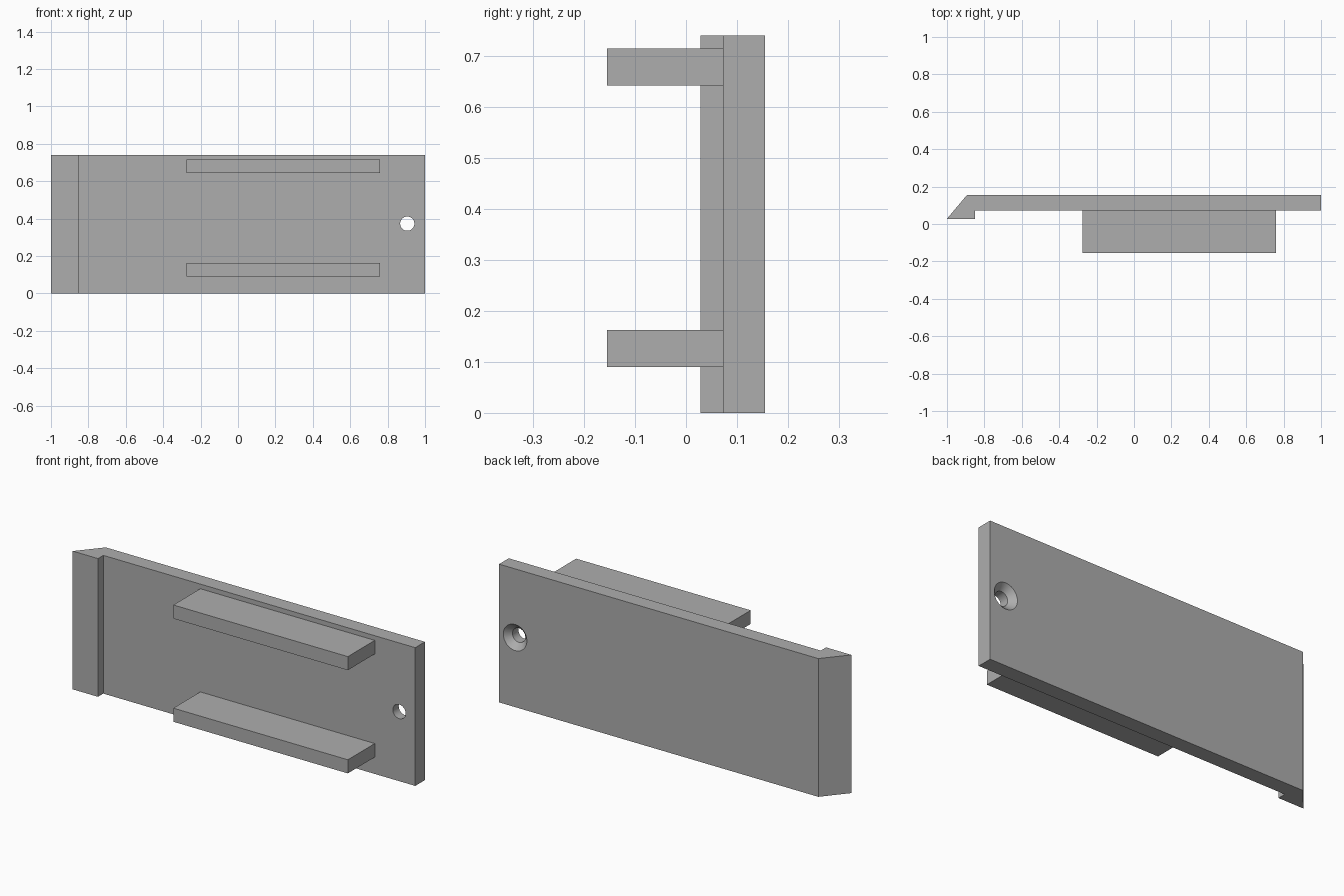
import bpy, bmesh, math
from mathutils import Matrix, Vector

default = bpy.data.objects.get("Cube")
if default:
    bpy.data.objects.remove(default, do_unlink=True)

HEIGHT = 0.741
FRONT, BACK = 0.073, 0.155      # faces of the plate
HOLE_X, HOLE_Z = 0.905, 0.373

grey = bpy.data.materials.new("plain grey")
grey.use_nodes = True
grey.diffuse_color = (0.42, 0.42, 0.42, 1)
grey.node_tree.nodes["Principled BSDF"].inputs["Base Color"].default_value = (0.42, 0.42, 0.42, 1)


def add_object(name, bm):
    bmesh.ops.recalc_face_normals(bm, faces=bm.faces)
    mesh = bpy.data.meshes.new(name)
    bm.to_mesh(mesh)
    bm.free()
    mesh.materials.append(grey)
    obj = bpy.data.objects.new(name, mesh)
    bpy.context.collection.objects.link(obj)
    return obj


def extrude_profile(name, points, z0, z1):
    """Extrude an xy outline upwards."""
    bm = bmesh.new()
    face = bm.faces.new([bm.verts.new((x, y, z0)) for x, y in points])
    top = bmesh.ops.extrude_face_region(bm, geom=[face])["geom"]
    bmesh.ops.translate(bm, vec=Vector((0, 0, z1 - z0)),
                        verts=[v for v in top if isinstance(v, bmesh.types.BMVert)])
    return add_object(name, bm)


def cut_round(target, y0, r0, y1, r1):
    """Cut a round, optionally tapered, hole along y."""
    bm = bmesh.new()
    place = (Matrix.Translation((HOLE_X, (y0 + y1) / 2, HOLE_Z))
             @ Matrix.Rotation(-math.pi / 2, 4, 'X'))
    bmesh.ops.create_cone(bm, cap_ends=True, segments=48, radius1=r0, radius2=r1,
                          depth=y1 - y0, matrix=place)
    cutter = add_object("hole_cutter", bm)
    cutter.hide_render = True
    mod = target.modifiers.new("hole", 'BOOLEAN')
    mod.operation, mod.solver, mod.object = 'DIFFERENCE', 'EXACT', cutter
    bpy.context.view_layer.objects.active = target
    bpy.ops.object.modifier_apply(modifier=mod.name)
    bpy.data.objects.remove(cutter, do_unlink=True)


# Plate with a bevelled hook lip along one end
plate = extrude_profile("hooked_plate", [
    (-1, 0.028), (-0.85, 0.028), (-0.85, FRONT), (1, FRONT), (1, BACK), (-0.893, BACK),
], 0, HEIGHT)

# Screw hole, countersunk from the back
cut_round(plate, -0.1, 0.038, 0.3, 0.038)
cut_round(plate, BACK - 0.035, 0.035, BACK + 0.035, 0.105)

# Two rails standing off the front
rail_outline = [(-0.275, -0.155), (0.76, -0.155), (0.76, FRONT), (-0.275, FRONT)]
for name, z in (("lower_rail", 0.09), ("upper_rail", 0.643)):
    extrude_profile(name, rail_outline, z, z + 0.073)

# Smooth hole walls, keep all edges crisp
bpy.ops.object.select_all(action='DESELECT')
plate.select_set(True)
bpy.context.view_layer.objects.active = plate
bpy.ops.object.shade_smooth_by_angle(angle=math.radians(30))
